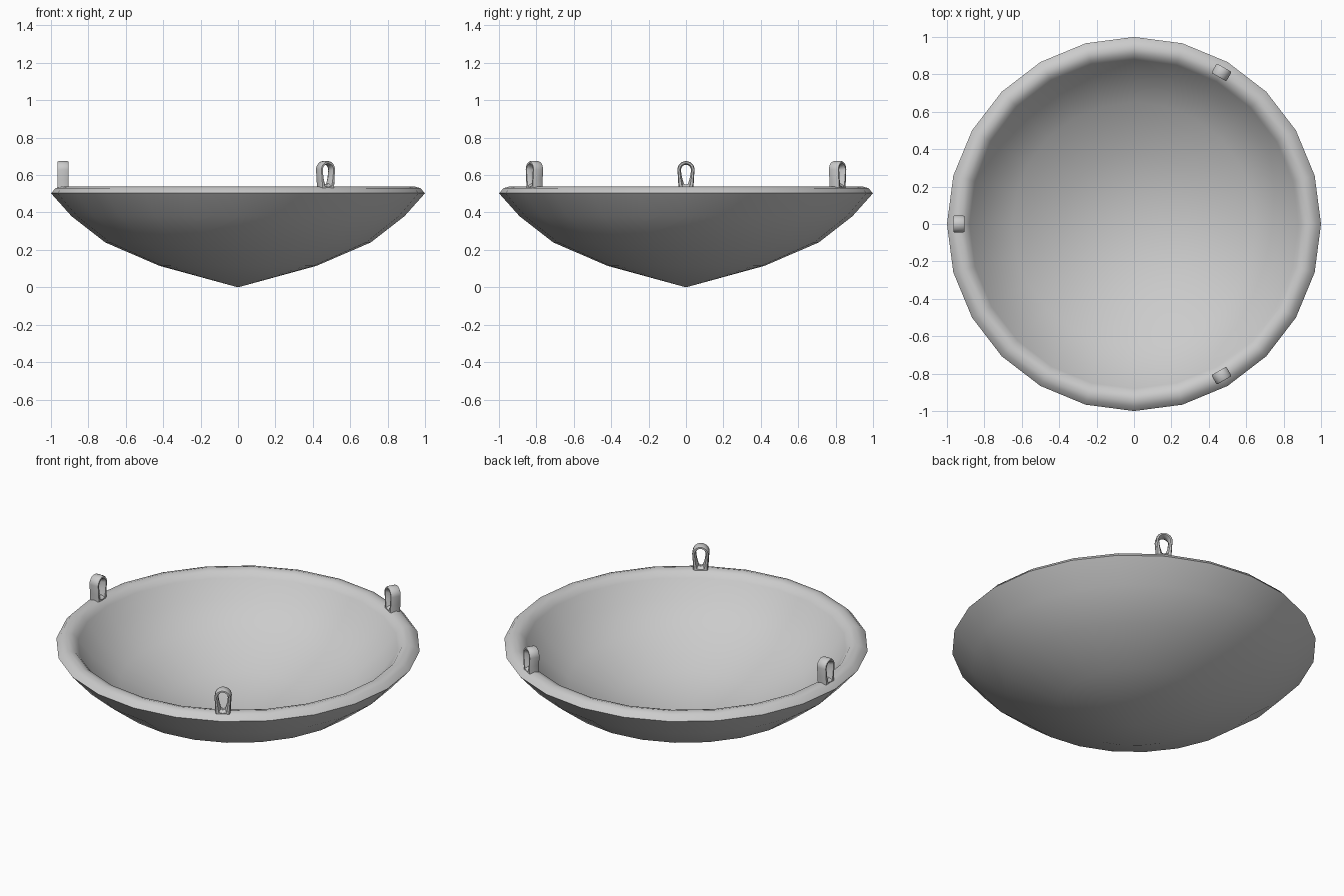
import bpy, bmesh
from math import sin, cos, pi, radians
from mathutils import Vector, Matrix

if "Cube" in bpy.data.objects:
    bpy.data.objects.remove(bpy.data.objects["Cube"])


def finish(name, bm, angle):
    bmesh.ops.remove_doubles(bm, verts=bm.verts, dist=1e-5)
    bmesh.ops.recalc_face_normals(bm, faces=bm.faces)
    me = bpy.data.meshes.new(name)
    bm.to_mesh(me)
    bm.free()
    ob = bpy.data.objects.new(name, me)
    bpy.context.collection.objects.link(ob)
    bpy.ops.object.select_all(action='DESELECT')
    ob.select_set(True)
    bpy.context.view_layer.objects.active = ob
    bpy.ops.object.shade_smooth_by_angle(angle=radians(angle))
    return ob


# Hanging bowl: closed shell profile revolved in 24 sides
profile = [(0, 0), (0.42, 0.115), (0.71, 0.24), (0.89, 0.38), (1.0, 0.503),
           (0.975, 0.53), (0.94, 0.54), (0.905, 0.53), (0.88, 0.50),
           (0.81, 0.405), (0.65, 0.28), (0.385, 0.163), (0, 0.06)]
bm = bmesh.new()
pts = [bm.verts.new((r, 0, z)) for r, z in profile]
edges = [bm.edges.new(p) for p in zip(pts, pts[1:])]
bmesh.ops.spin(bm, geom=pts + edges, cent=(0, 0, 0), axis=(0, 0, 1),
               angle=2 * pi, steps=24, use_merge=True)
finish("bowl", bm, 40)


# Chain lug: outer arch outline and teardrop hole, blended by a rounded section
def outlines():
    outer, hole = [], []
    for i in range(13):
        a = pi * i / 12
        outer.append(Vector((0.046 * cos(a), 0.629 + 0.046 * sin(a))))
        hole.append(Vector((0.027 * cos(a), 0.626 + 0.029 * sin(a))))
    outer += [Vector(p) for p in ((-0.042, 0.575), (-0.04, 0.515), (0, 0.515),
                                  (0.04, 0.515), (0.042, 0.575))]
    hole += [Vector(p) for p in ((-0.022, 0.59), (-0.012, 0.555), (0, 0.548),
                                 (0.012, 0.555), (0.022, 0.59))]
    return outer, hole


section = [(-0.022, 1), (0.022, 1), (0.029, 0.8), (0.029, 0.35),
           (0.012, 0), (-0.012, 0), (-0.029, 0.35), (-0.029, 0.8)]


def lug(name, degrees):
    outer, hole = outlines()
    rot = Matrix.Rotation(radians(degrees), 3, 'Z')
    bm = bmesh.new()
    rings = []
    for t, s in section:
        ring = []
        for o, h in zip(outer, hole):
            p = h.lerp(o, s)
            ring.append(bm.verts.new(rot @ Vector((0.936 + t, p.x, p.y))))
        rings.append(ring)
    n = len(outer)
    for k, a in enumerate(rings):
        b = rings[(k + 1) % len(rings)]
        for i in range(n):
            j = (i + 1) % n
            bm.faces.new((a[i], a[j], b[j], b[i]))
    finish(name, bm, 40)


for i, deg in enumerate((60, 180, 300)):
    lug(f"chain_lug_{i + 1}", deg)
